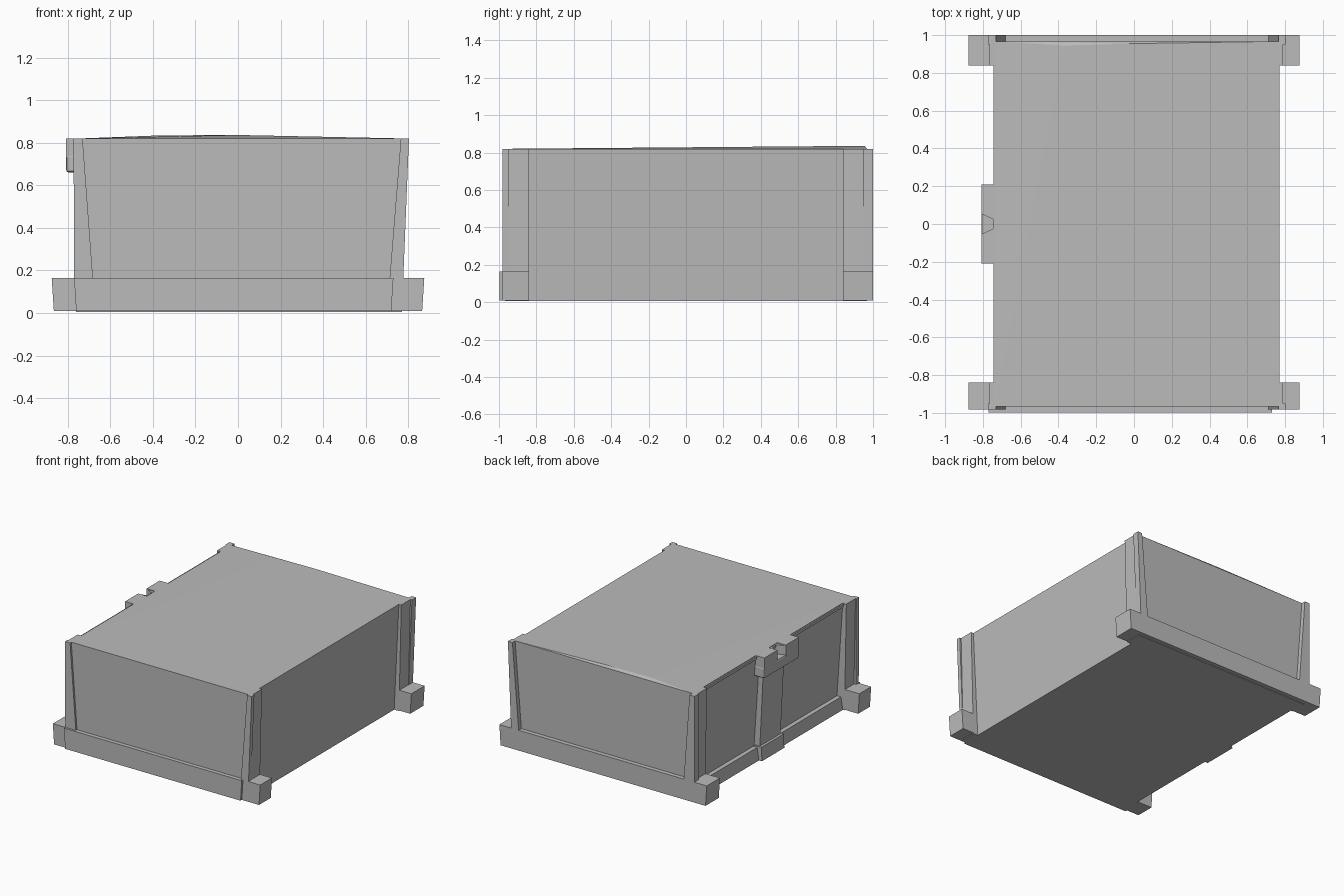
import bpy
import bmesh

cube = bpy.data.objects.get("Cube")
if cube:
    bpy.data.objects.remove(cube, do_unlink=True)

grey = bpy.data.materials.new("plain grey")
grey.use_nodes = True
grey.diffuse_color = (0.5, 0.5, 0.5, 1)
grey.node_tree.nodes["Principled BSDF"].inputs["Base Color"].default_value = (0.5, 0.5, 0.5, 1)


def hull(name, points):
    """Flat-faced convex solid around the given points."""
    bm = bmesh.new()
    for p in points:
        bm.verts.new(p)
    bmesh.ops.convex_hull(bm, input=bm.verts[:])
    bmesh.ops.dissolve_limit(bm, angle_limit=0.002, verts=bm.verts[:], edges=bm.edges[:])
    bmesh.ops.recalc_face_normals(bm, faces=bm.faces[:])
    mesh = bpy.data.meshes.new(name)
    bm.to_mesh(mesh)
    bm.free()
    mesh.materials.append(grey)
    obj = bpy.data.objects.new(name, mesh)
    bpy.context.collection.objects.link(obj)
    return obj


def block(name, low_x, high_x, ys, zs, extra=()):
    """Block whose x range may differ at the bottom and the top."""
    pts = [(x, y, z) for xs, z in ((low_x, zs[0]), (high_x, zs[1])) for x in xs for y in ys]
    return hull(name, pts + list(extra))


# Tapered main box with a very slightly crowned top
FLOOR, RIM, BASE = 0.005, 0.82, 0.165
block("box_body", (-0.68, 0.73), (-0.735, 0.77), (-0.967, 0.967), (FLOOR, RIM),
      [(-0.37, 0.945, 0.834), (0.0, 0.955, 0.836)])

# Base bands across both ends
block("front_base_band", (-0.76, 0.72), (-0.77, 0.73), (-0.998, -0.95), (0.01, BASE))
block("back_base_band", (-0.865, 0.865), (-0.875, 0.875), (0.95, 1.0), (0.01, BASE))

# Corner posts: a side plate, a narrow return on the end, and a projecting foot
for end, sign, face in (("front", -1, 0.982), ("back", 1, 1.0)):
    side_y = (sign * 0.84, sign * 0.967)
    end_y = (sign * 0.95, sign * face)
    foot_y = (sign * 0.84, sign * face)
    block(end + "_left_post", (0.70, 0.77), (0.74, 0.79), side_y, (FLOOR, RIM))
    block(end + "_left_post_return", (0.70, 0.77), (0.765, 0.803), end_y, (0.01, RIM))
    block(end + "_right_post", (-0.75, -0.66), (-0.765, -0.70), side_y, (FLOOR, RIM))
    block(end + "_right_post_return", (-0.77, -0.67), (-0.772, -0.73), end_y, (0.01, RIM))
    block(end + "_left_foot", (0.70, 0.865), (0.70, 0.875), foot_y, (0.01, BASE))
    block(end + "_right_foot", (-0.865, -0.67), (-0.875, -0.67), foot_y, (0.01, BASE))

# Bottom rail and upright strap on the latch side
block("side_rail", (-0.735, -0.66), (-0.72, -0.66), (-0.85, 0.85), (FLOOR, 0.10))
block("latch_strap", (-0.73, -0.66), (-0.765, -0.70), (-0.09, 0.16), (FLOOR, 0.70))
block("strap_foot", (-0.76, -0.66), (-0.755, -0.66), (-0.10, 0.17), (FLOOR, 0.11))
block("side_rim", (-0.74, -0.70), (-0.745, -0.70), (-0.85, 0.85), (0.79, 0.815))

# Latch: lower plate with two ears, a gap between them and small cheeks beside the gap
latch_x = (-0.807, -0.70)
plate = block("latch_plate", latch_x, latch_x, (-0.21, 0.21), (0.66, 0.745))
bevel = plate.modifiers.new("soft corners", "BEVEL")
bevel.width = 0.012
bevel.segments = 2
for name, s in (("front", -1), ("back", 1)):
    block(name + "_latch_ear", latch_x, latch_x, (s * 0.05, s * 0.208), (0.73, 0.82))
    hull(name + "_latch_cheek", [(x, s * y, z) for z in (0.72, 0.815)
                                 for x, y in ((-0.80, 0.05), (-0.735, 0.05), (-0.735, 0.02))])
